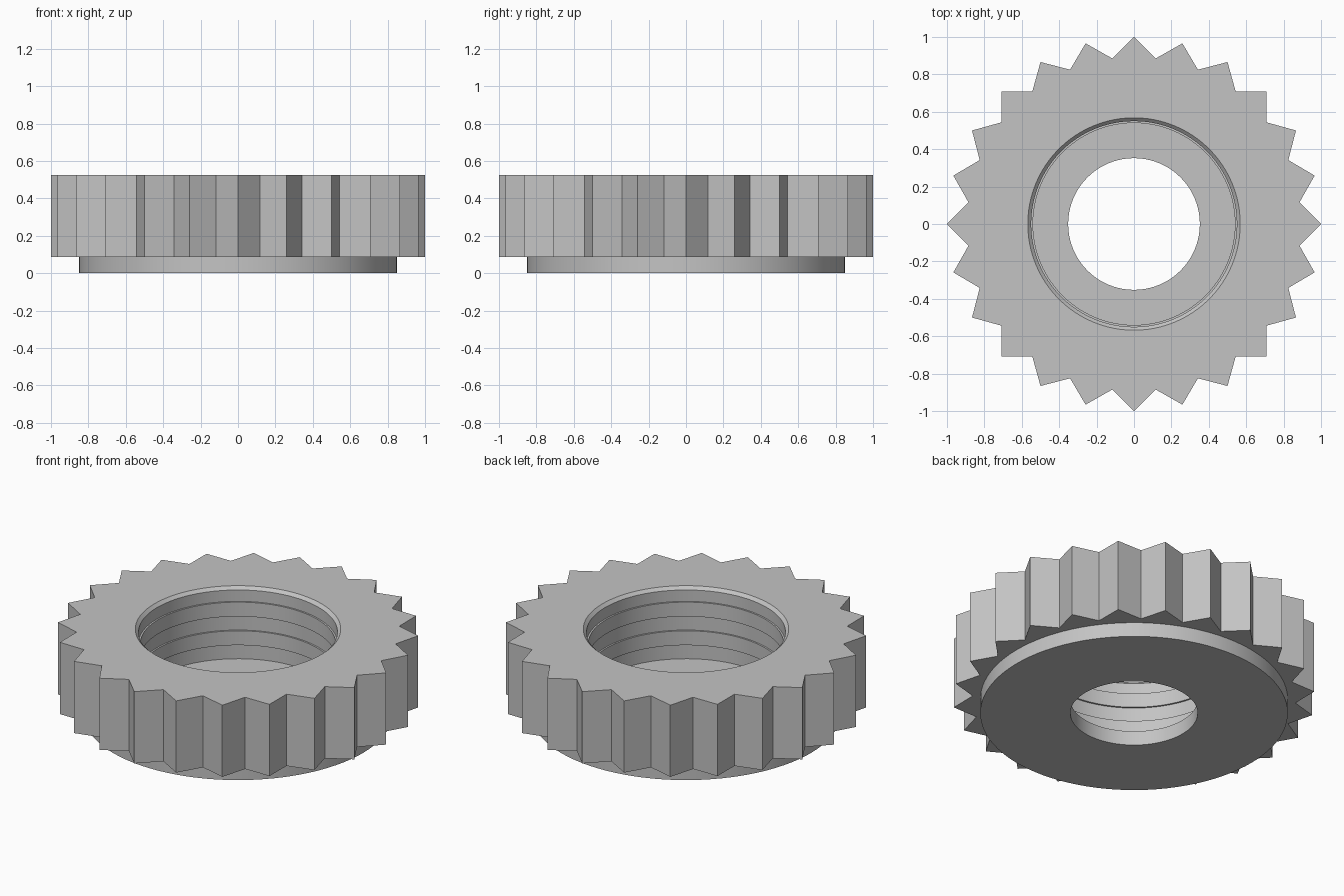
import bpy
import bmesh
from math import radians, sin, cos, tau
from mathutils import Vector

cube = bpy.data.objects.get("Cube")
if cube:
    bpy.data.objects.remove(cube, do_unlink=True)

TEETH = 24
SEGMENTS = TEETH * 4
TIP, VALLEY = 1.0, 0.893
HEIGHT = 0.525
STEP = HEIGHT / 6          # flange thickness and groove spacing
HOLE, FLANGE = 0.352, 0.85
BORE, RIDGE, MOUTH = 0.55, 0.54, 0.568

steel = bpy.data.materials.new("plain grey")
steel.use_nodes = True
grey = (0.55, 0.55, 0.55, 1)
steel.diffuse_color = grey
steel.node_tree.nodes["Principled BSDF"].inputs["Base Color"].default_value = grey


def polar(radius, index):
    angle = tau * index / SEGMENTS
    return Vector((radius * cos(angle), radius * sin(angle), 0))


def circle(radius):
    return [polar(radius, i) for i in range(SEGMENTS)]


def toothed_outline():
    """Pointed teeth with straight flanks, each flank split in two."""
    points = []
    for i in range(0, SEGMENTS, 4):
        tip, valley, next_tip = polar(TIP, i), polar(VALLEY, i + 2), polar(TIP, i + 4)
        points += [tip, (tip + valley) / 2, valley, (valley + next_tip) / 2]
    return points


# Outer shell: underside, round flange, toothed rim, chamfered mouth
teeth = toothed_outline()
sections = [
    (circle(HOLE), 0), (circle(FLANGE), 0), (circle(FLANGE), STEP),
    (teeth, STEP), (teeth, HEIGHT),
    (circle(MOUTH), HEIGHT), (circle(BORE), HEIGHT - (MOUTH - BORE)),
]
# Bore: two narrow bands stepped in from the wall
for level in (5, 3):
    sections += [(circle(BORE), level * STEP), (circle(RIDGE), level * STEP),
                 (circle(RIDGE), (level - 1) * STEP), (circle(BORE), (level - 1) * STEP)]
# Floor around the through hole
sections += [(circle(BORE), STEP), (circle(HOLE), STEP)]

bm = bmesh.new()
rings = [[bm.verts.new((p.x, p.y, z)) for p in outline] for outline, z in sections]
for k, ring in enumerate(rings):
    above = rings[(k + 1) % len(rings)]
    for i in range(SEGMENTS):
        j = (i + 1) % SEGMENTS
        bm.faces.new((ring[i], ring[j], above[j], above[i]))
bmesh.ops.recalc_face_normals(bm, faces=bm.faces)

mesh = bpy.data.meshes.new("knurled_nut")
bm.to_mesh(mesh)
bm.free()
mesh.materials.append(steel)
nut = bpy.data.objects.new("knurled_nut", mesh)
bpy.context.collection.objects.link(nut)

bpy.ops.object.select_all(action="DESELECT")
nut.select_set(True)
bpy.context.view_layer.objects.active = nut
bpy.ops.object.shade_smooth_by_angle(angle=radians(25))
